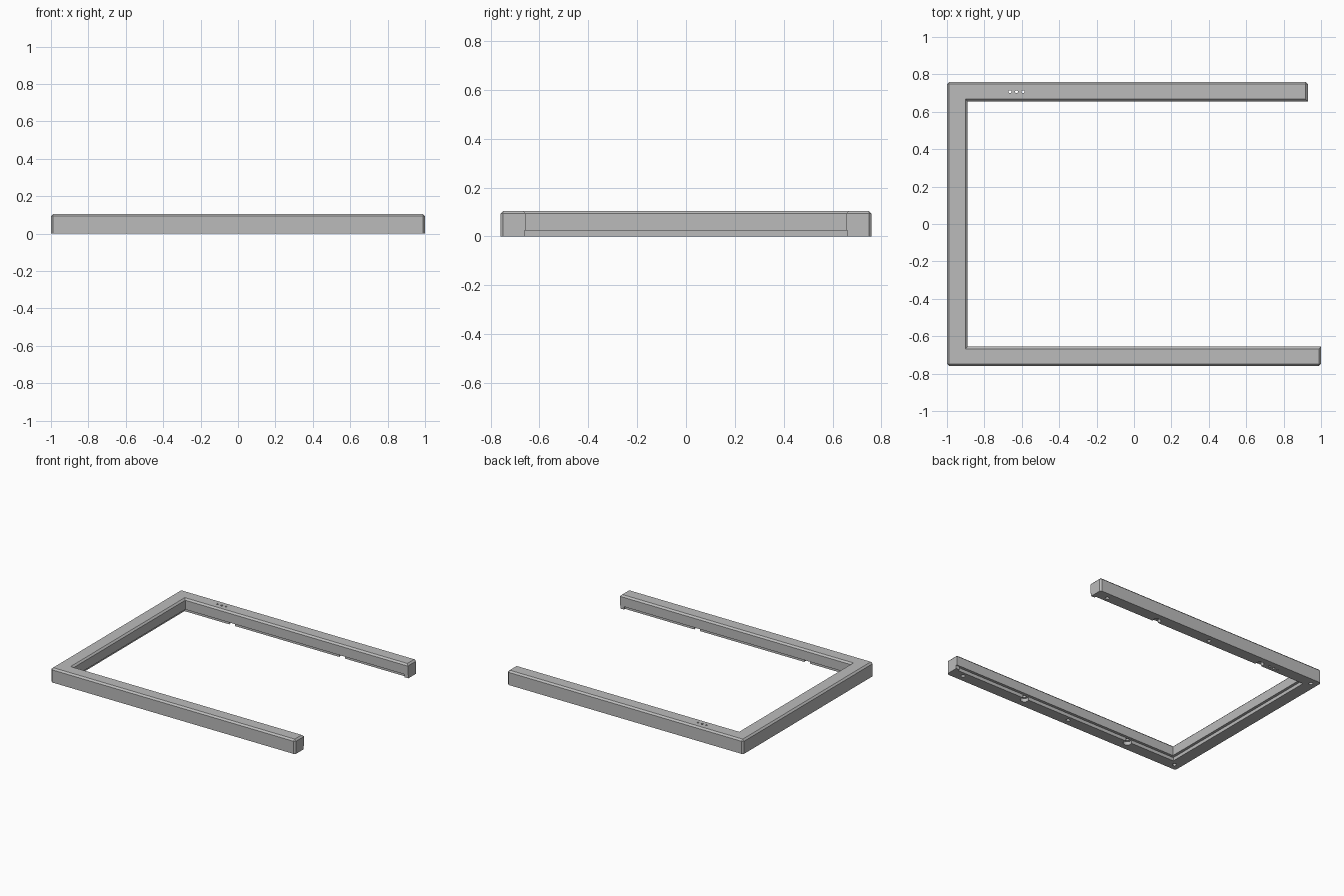
import bpy, bmesh

cube = bpy.data.objects.get("Cube")
if cube:
    bpy.data.objects.remove(cube, do_unlink=True)

HEIGHT, CHAMFER = 0.105, 0.012
OUT_Y, IN_Y, IN_X = 0.76, 0.655, -0.89
FRONT_END, BACK_END = 1.0, 0.93
LEDGE_Z = 0.025

grey = bpy.data.materials.new("plain grey")
grey.use_nodes = True
colour = (0.5, 0.5, 0.5, 1)
grey.diffuse_color = colour
grey.node_tree.nodes["Principled BSDF"].inputs["Base Color"].default_value = colour


def make_object(name, bm):
    bmesh.ops.recalc_face_normals(bm, faces=bm.faces)
    mesh = bpy.data.meshes.new(name)
    bm.to_mesh(mesh)
    bm.free()
    mesh.materials.append(grey)
    obj = bpy.data.objects.new(name, mesh)
    bpy.context.collection.objects.link(obj)
    return obj


def prism(bm, outline, z0, z1):
    """Extrude a closed outline between two heights."""
    face = bm.faces.new([bm.verts.new((x, y, z0)) for x, y in outline])
    result = bmesh.ops.extrude_face_region(bm, geom=[face])
    verts = [g for g in result["geom"] if isinstance(g, bmesh.types.BMVert)]
    bmesh.ops.translate(bm, verts=verts, vec=(0, 0, z1 - z0))


def cylinders(name, spots, radius, z0, z1, sides=24):
    """Cutter made of upright cylinders."""
    bm = bmesh.new()
    for x, y in spots:
        made = bmesh.ops.create_cone(bm, cap_ends=True, segments=sides, radius1=radius,
                                     radius2=radius, depth=z1 - z0)
        bmesh.ops.translate(bm, verts=made["verts"], vec=(x, y, (z0 + z1) / 2))
    return make_object(name, bm)


def cut(target, cutter):
    """Subtract the cutter and discard it."""
    cutter.hide_render = True
    mod = target.modifiers.new("cut", "BOOLEAN")
    mod.operation, mod.solver, mod.object = "DIFFERENCE", "EXACT", cutter
    bpy.context.view_layer.objects.active = target
    bpy.ops.object.modifier_apply(modifier=mod.name)
    bpy.data.objects.remove(cutter, do_unlink=True)


# Three-sided frame with a shorter rear arm
bm = bmesh.new()
prism(bm, [(-1, -OUT_Y), (FRONT_END, -OUT_Y), (FRONT_END, -IN_Y), (IN_X, -IN_Y),
           (IN_X, IN_Y), (BACK_END, IN_Y), (BACK_END, OUT_Y), (-1, OUT_Y)], 0, HEIGHT)


def chamfered(edge):
    a, b = (v.co for v in edge.verts)
    top = min(a.z, b.z) > HEIGHT - 0.001
    upright = abs(a.z - b.z) > 0.01 and abs(a.y) > OUT_Y - 0.001
    return top or upright


bmesh.ops.bevel(bm, geom=[e for e in bm.edges if chamfered(e)], offset=CHAMFER,
                offset_type="OFFSET", segments=1, affect="EDGES")
frame = make_object("frame", bm)

# Rabbet under the inner edge: full depth along the arms, shallow at their ends
step, lip, stop = 0.02, 0.007, 0.03
bm = bmesh.new()
prism(bm, [(IN_X - step, -IN_Y - step), (FRONT_END - stop, -IN_Y - step),
           (FRONT_END - stop, -IN_Y - lip), (1.1, -IN_Y - lip), (1.1, IN_Y + lip),
           (BACK_END - stop, IN_Y + lip), (BACK_END - stop, IN_Y + step),
           (IN_X - step, IN_Y + step)], -0.05, LEDGE_Z)
cut(frame, make_object("rabbet_cutter", bm))

# Rounded pockets beside the rabbet, each with a screw hole
pockets = [(x, y) for x in (-0.52, 0.38) for y in (-0.69, 0.69)]
cut(frame, cylinders("pocket_cutter", pockets, 0.028, -0.05, LEDGE_Z + 0.001))
cut(frame, cylinders("pocket_hole_cutter", pockets, 0.012, -0.05, 0.06))

# Blind holes along the underside
holes = [(x, -0.71) for x in (-0.95, -0.02, 0.9)] + [(x, 0.71) for x in (-0.95, -0.06, 0.83)]
cut(frame, cylinders("foot_hole_cutter", holes, 0.014, -0.05, 0.04))

# Three small holes through the rear arm
cut(frame, cylinders("indicator_hole_cutter", [(x, 0.707) for x in (-0.663, -0.628, -0.593)],
                     0.008, -0.05, 0.2))

# Smooth hole walls while keeping crisp edges
bpy.ops.object.select_all(action="DESELECT")
frame.select_set(True)
bpy.context.view_layer.objects.active = frame
bpy.ops.object.shade_smooth_by_angle(angle=0.52)
